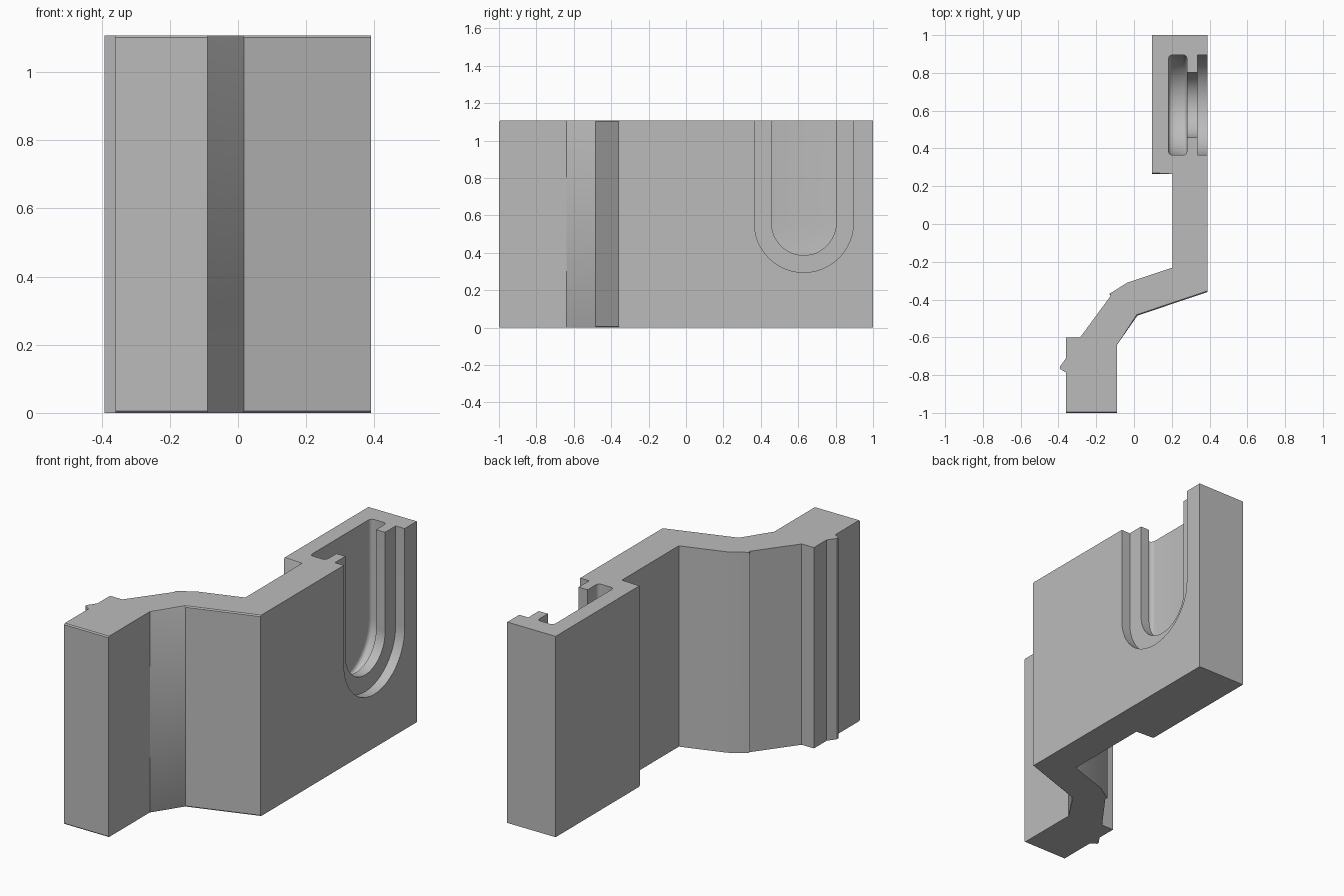
import bpy, bmesh, math

old = bpy.data.objects.get("Cube")
if old:
    bpy.data.objects.remove(old, do_unlink=True)

H = 1.107            # height of the extrusion
CHAMFER = 0.006

grey = bpy.data.materials.new("plain grey")
grey.use_nodes = True
colour = (0.5, 0.5, 0.5, 1)
grey.diffuse_color = colour
grey.node_tree.nodes["Principled BSDF"].inputs["Base Color"].default_value = colour


def prism(name, base, shift):
    """Solid made by sweeping a flat outline along a vector."""
    bm = bmesh.new()
    face = bm.faces.new([bm.verts.new(p) for p in base])
    out = bmesh.ops.extrude_face_region(bm, geom=[face])
    verts = [g for g in out["geom"] if isinstance(g, bmesh.types.BMVert)]
    bmesh.ops.translate(bm, verts=verts, vec=shift)
    bmesh.ops.recalc_face_normals(bm, faces=bm.faces)
    mesh = bpy.data.meshes.new(name)
    bm.to_mesh(mesh)
    bm.free()
    mesh.materials.append(grey)
    obj = bpy.data.objects.new(name, mesh)
    bpy.context.collection.objects.link(obj)
    return obj


# Cranked bracket outline seen from above
outline = [(0.39, 1), (0.095, 1), (0.095, 0.265), (0.205, 0.265),
           (0.205, -0.23), (-0.035, -0.31), (-0.13, -0.37), (-0.123, -0.38),
           (-0.285, -0.6), (-0.36, -0.6), (-0.36, -0.71), (-0.392, -0.755),
           (-0.392, -0.767), (-0.36, -0.787), (-0.36, -1), (-0.09, -1),
           (-0.09, -0.64), (0.018, -0.485), (0.39, -0.36)]
bracket = prism("bracket_body", [(x, y, 0) for x, y in outline], (0, 0, H))

# Fine chamfer along the front-facing rims
bm = bmesh.new()
bm.from_mesh(bracket.data)
rims = [e for e in bm.edges
        if abs(e.verts[0].co.z - e.verts[1].co.z) < 1e-4
        and any(f.normal.y < -0.5 and f.calc_center_median().x > -0.3
                for f in e.link_faces)]
bmesh.ops.bevel(bm, geom=rims, offset=CHAMFER, segments=1, affect='EDGES')
bm.to_mesh(bracket.data)
bm.free()


def slot(name, radius, x0, x1, rounding=0):
    """U-shaped cutter, open at the top, between two x depths."""
    mid_y, mid_z, n = 0.63, 0.56, 24
    path = [(x0, mid_y - radius, H + 0.1)]
    for i in range(n + 1):
        a = math.pi * (1 + i / n)
        path.append((x0, mid_y + radius * math.cos(a),
                     mid_z + radius * math.sin(a)))
    path.append((x0, mid_y + radius, H + 0.1))
    cutter = prism(name, path, (x1 - x0, 0, 0))
    if rounding:
        bm = bmesh.new()
        bm.from_mesh(cutter.data)
        rim = [e for e in bm.edges
               if abs(e.verts[0].co.x - e.verts[1].co.x) < 1e-4
               and min(v.co.z for v in e.verts) < H]
        bmesh.ops.bevel(bm, geom=rim, offset=rounding, segments=3,
                        profile=0.5, affect='EDGES')
        bm.to_mesh(cutter.data)
        bm.free()
    cutter.hide_render = True
    return cutter


# Stepped slot: outer recess, narrow neck, rounded inner channel
cutters = [slot("inner_channel_cutter", 0.265, 0.183, 0.28, 0.02),
           slot("neck_cutter", 0.173, 0.24, 0.36),
           slot("outer_recess_cutter", 0.265, 0.335, 0.45)]
bpy.context.view_layer.objects.active = bracket
bracket.select_set(True)
for c in cutters:
    mod = bracket.modifiers.new(c.name, 'BOOLEAN')
    mod.operation = 'DIFFERENCE'
    mod.solver = 'EXACT'
    mod.object = c
    bpy.ops.object.modifier_apply(modifier=mod.name)
    bpy.data.objects.remove(c, do_unlink=True)

# Smooth only the curved slot walls
bpy.ops.object.shade_smooth_by_angle(angle=math.radians(32))
